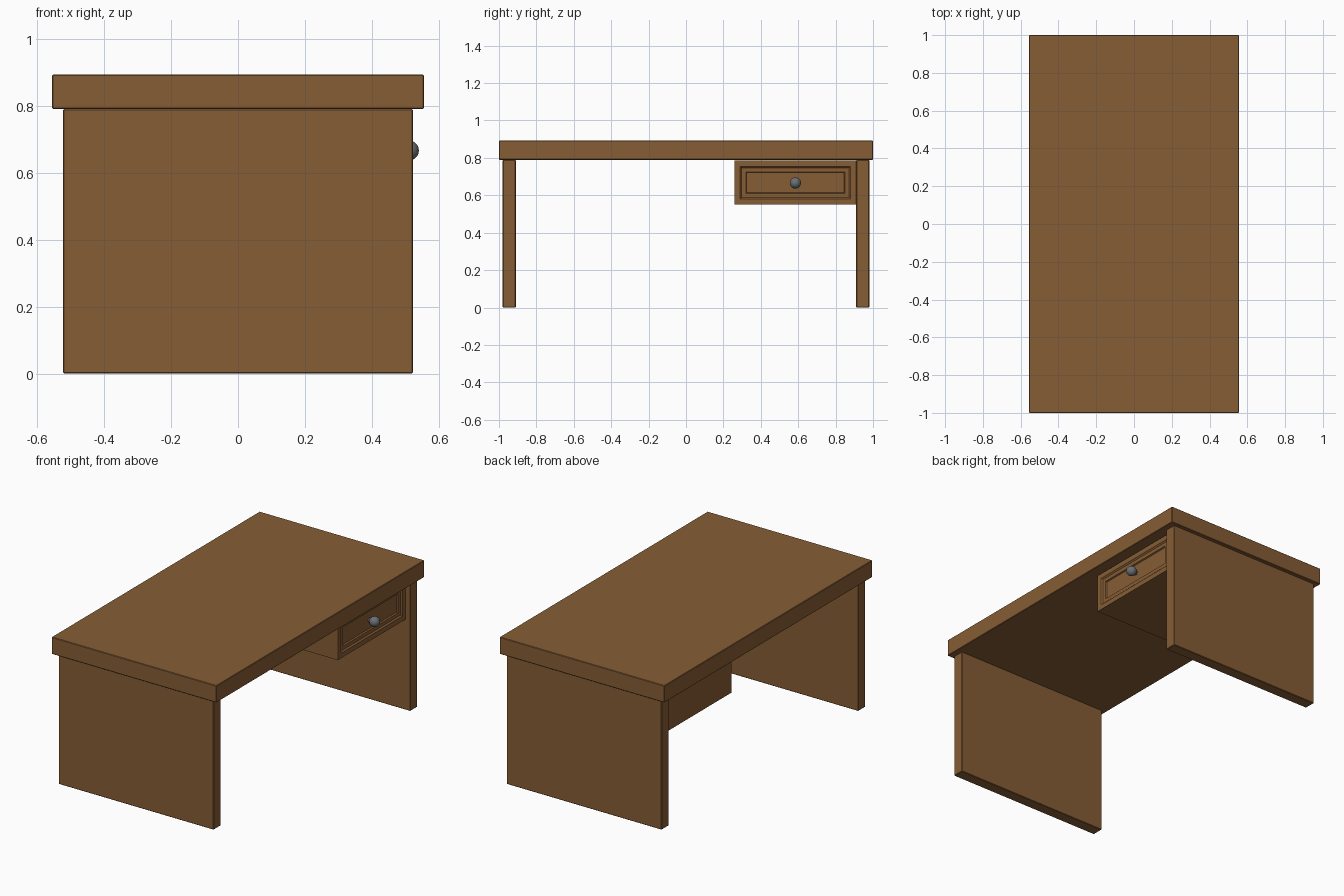
import bpy, bmesh, math

if "Cube" in bpy.data.objects:
    bpy.data.objects.remove(bpy.data.objects["Cube"])

wood = bpy.data.materials.new("wood")
wood.diffuse_color = (0.24, 0.11, 0.035, 1)
wood.use_nodes = True
wood.node_tree.nodes["Principled BSDF"].inputs["Base Color"].default_value = wood.diffuse_color
metal = bpy.data.materials.new("metal")
metal.diffuse_color = (0.15, 0.16, 0.17, 1)
metal.use_nodes = True
metal.node_tree.nodes["Principled BSDF"].inputs["Base Color"].default_value = metal.diffuse_color


def box(name, lo, hi, bevel=0.003):
    """Box between two corners with slightly eased edges."""
    bpy.ops.mesh.primitive_cube_add(size=1, location=[(a + b) / 2 for a, b in zip(lo, hi)])
    ob = bpy.context.object
    ob.name = name
    ob.scale = [b - a for a, b in zip(lo, hi)]
    bpy.ops.object.transform_apply(location=False, rotation=False, scale=True)
    ob.data.materials.append(wood)
    if bevel:
        mod = ob.modifiers.new("eased_edges", 'BEVEL')
        mod.width = bevel
        mod.segments = 1
    return ob


# Desk top and the two slab sides
box("desk_top", (-0.555, -1, 0.79), (0.555, 1, 0.893))
for name, y in (("front_side_panel", -0.945), ("back_side_panel", 0.945)):
    box(name, (-0.522, y - 0.035, 0), (0.522, y + 0.035, 0.79))

# Drawer box with a stepped, recessed front
drawer = box("drawer", (-0.487, 0.26, 0.55), (0.49, 0.91, 0.785), 0)
bm = bmesh.new()
bm.from_mesh(drawer.data)
front = max(bm.faces, key=lambda f: f.normal.x)
for inset, step in ((0.03, 0), (0.008, -0.008), (0.022, 0), (0.004, -0.008)):
    bmesh.ops.inset_region(bm, faces=[front], thickness=inset, use_even_offset=True)
    for v in front.verts:
        v.co.x += step
bm.to_mesh(drawer.data)
bm.free()

# Knob with a short stem
bpy.ops.mesh.primitive_cylinder_add(vertices=24, radius=0.012, depth=0.045,
                                    location=(0.49, 0.585, 0.666),
                                    rotation=(0, math.pi / 2, 0))
stem = bpy.context.object
stem.name = "knob_stem"
bpy.ops.mesh.primitive_uv_sphere_add(segments=32, ring_count=16, radius=0.03,
                                     location=(0.51, 0.585, 0.666),
                                     rotation=(0, math.pi / 2, 0))
knob = bpy.context.object
knob.name = "drawer_knob"
for ob in (stem, knob):
    ob.data.materials.append(metal)
    bpy.context.view_layer.objects.active = ob
    bpy.ops.object.select_all(action='DESELECT')
    ob.select_set(True)
    bpy.ops.object.shade_smooth_by_angle()
